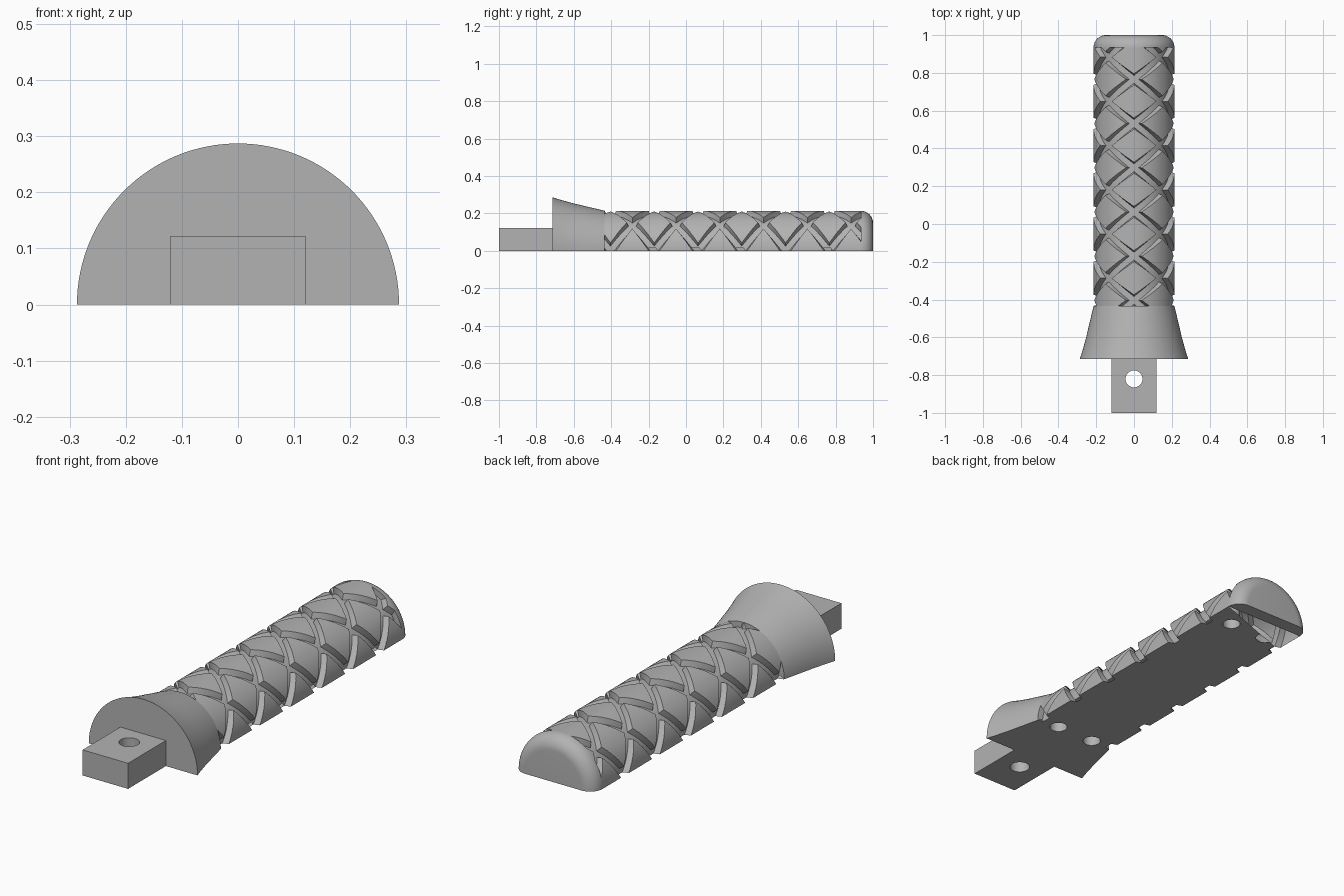
import bpy, bmesh, math

if "Cube" in bpy.data.objects:
    bpy.data.objects.remove(bpy.data.objects["Cube"])

grey = bpy.data.materials.new("plain_grey")
grey.use_nodes = True
grey.diffuse_color = (0.45, 0.45, 0.45, 1)
grey.node_tree.nodes["Principled BSDF"].inputs["Base Color"].default_value = grey.diffuse_color

R = 0.214                # grip radius
Y0, Y1 = -0.435, 0.935   # ends of the grooved section


def finish(name, bm):
    bmesh.ops.recalc_face_normals(bm, faces=bm.faces)
    mesh = bpy.data.meshes.new(name)
    bm.to_mesh(mesh)
    bm.free()
    mesh.materials.append(grey)
    obj = bpy.data.objects.new(name, mesh)
    bpy.context.collection.objects.link(obj)
    return obj


def loft(bm, rings):
    """Skin a list of equal closed rings and cap both ends."""
    rows = [[bm.verts.new(p) for p in ring] for ring in rings]
    for a, b in zip(rows, rows[1:]):
        for i in range(len(a)):
            j = (i + 1) % len(a)
            bm.faces.new((a[i], a[j], b[j], b[i]))
    bm.faces.new(rows[0])
    bm.faces.new(rows[-1])


def half_round(name, profile, steps=64):
    """Half-turned solid along y with a flat underside; profile is (y, radius)."""
    bm = bmesh.new()
    angles = [math.pi * i / steps for i in range(steps + 1)]
    loft(bm, [[(r * math.cos(a), y, r * math.sin(a)) for a in angles] for y, r in profile])
    return finish(name, bm)


def groove_cutter(hand):
    """Parallel helical bars of one hand, wide at the surface, narrower at the floor."""
    bm = bmesh.new()
    pitch = 0.234
    section = ((0.186, -0.02), (0.186, 0.02), (0.245, 0.04), (0.245, -0.04))
    for k in range(-1, 8):
        middle = -0.404 + pitch * k
        rings = []
        for i in range(45):
            a = math.radians(-20 + 5 * i)
            y = middle + hand * pitch * (a / (math.pi / 2) - 1)
            rings.append([(r * math.cos(a), y + d, r * math.sin(a)) for r, d in section])
        loft(bm, rings)
    return finish("groove_cutter", bm)


def hole_cutter(spots, radius, depth):
    bm = bmesh.new()
    for x, y in spots:
        loft(bm, [[(x + radius * math.cos(math.tau * i / 32),
                    y + radius * math.sin(math.tau * i / 32), z) for i in range(32)]
                  for z in (-0.05, depth)])
    return finish("hole_cutter", bm)


def cut(obj, cutter):
    mod = obj.modifiers.new("cut", "BOOLEAN")
    mod.operation, mod.solver, mod.object = "DIFFERENCE", "EXACT", cutter
    bpy.context.view_layer.objects.active = obj
    bpy.ops.object.modifier_apply(modifier=mod.name)


# Grip with crossing helical grooves
grip = half_round("grip", [(Y0, R), (Y1, R)])
cutters = [groove_cutter(hand) for hand in (1, -1)]
for c in cutters:
    cut(grip, c)

# Rounded end cap
fillet = 0.065
end_cap = half_round("end_cap", [(Y1, R)] + [
    (Y1 + fillet * math.sin(t), R - fillet * (1 - math.cos(t)))
    for t in (math.pi / 2 * i / 10 for i in range(1, 11))])

# Flared collar
collar = half_round("collar", [(-0.715, 0.287), (-0.675, 0.274), (-0.635, 0.263), (-0.595, 0.252),
                               (-0.555, 0.243), (-0.515, 0.233), (-0.475, 0.224), (Y0, R)])

# Rectangular tang
bm = bmesh.new()
loft(bm, [[(-0.12, y, 0), (0.12, y, 0), (0.12, y, 0.122), (-0.12, y, 0.122)]
          for y in (-1, -0.715)])
tang = finish("tang", bm)

# Through hole in the tang, blind holes in the flat underside
pin = hole_cutter([(0, -0.82)], 0.045, 0.2)
cut(tang, pin)
sockets = hole_cutter([(x, y) for x in (-0.1, 0.1) for y in (-0.423, 0.818)], 0.04, 0.1)
for part in (grip, collar):
    cut(part, sockets)

for c in cutters + [pin, sockets]:
    bpy.data.objects.remove(c)

# Smooth curved faces, keep edges crisp
for part in (grip, end_cap, collar, tang):
    bpy.ops.object.select_all(action="DESELECT")
    part.select_set(True)
    bpy.context.view_layer.objects.active = part
    bpy.ops.object.shade_smooth_by_angle(angle=math.radians(25))
